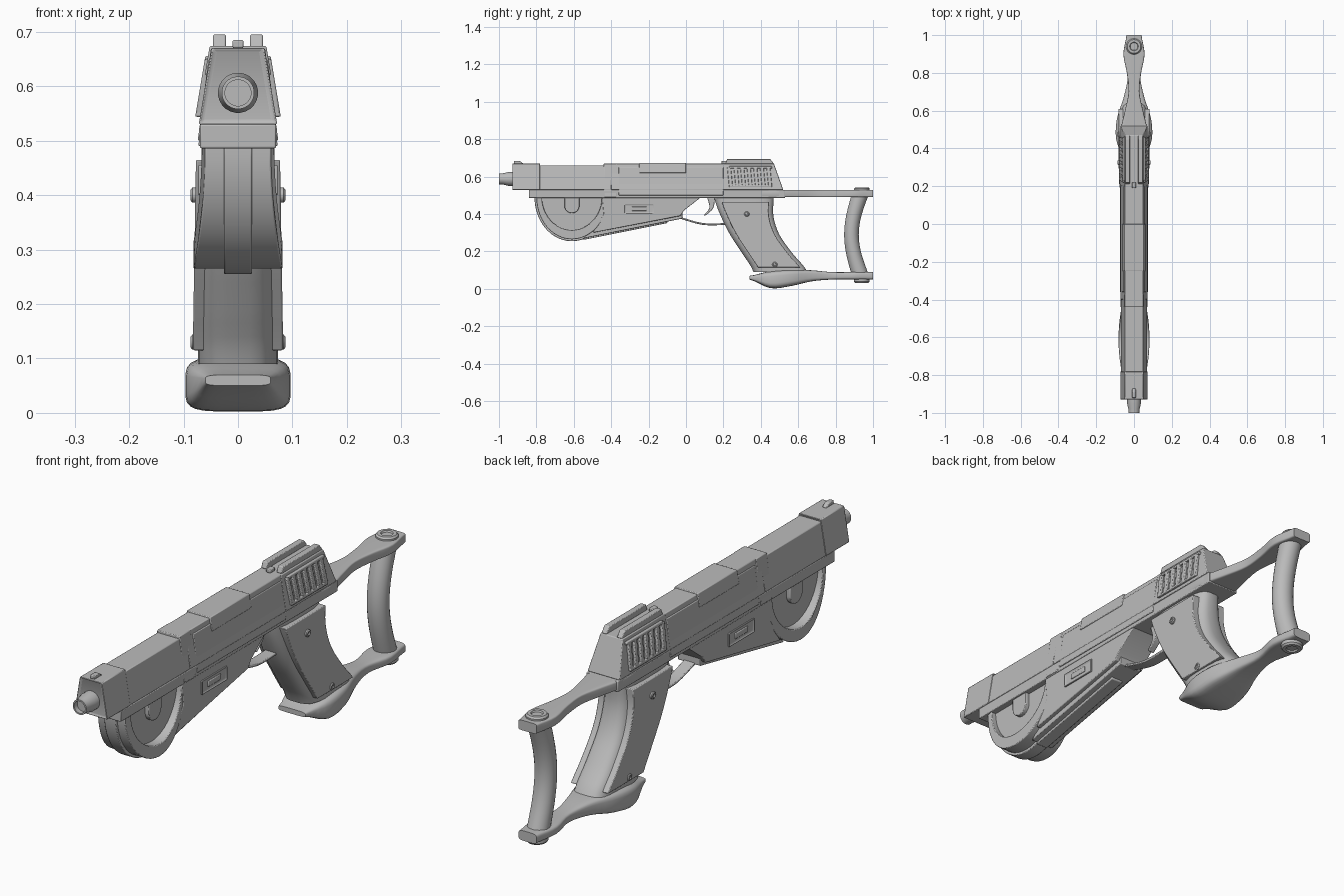
import bpy, bmesh, math
from mathutils import Vector
from mathutils.geometry import interpolate_bezier

if "Cube" in bpy.data.objects:
    bpy.data.objects.remove(bpy.data.objects["Cube"])

grey = bpy.data.materials.new("mid_grey")
grey.use_nodes = True
grey.diffuse_color = (0.5, 0.5, 0.5, 1)
grey.node_tree.nodes["Principled BSDF"].inputs["Base Color"].default_value = grey.diffuse_color

X, Y, Z = Vector((1, 0, 0)), Vector((0, 1, 0)), Vector((0, 0, 1))
RAIL, DECK, TOP = 0.49, 0.53, 0.67    # heights of the housing's steps
NOSE, SEAM, SIGHT = -0.93, -0.4, 0.2  # stations along the housing
HALF = 0.07                           # half width of the housing
DRUM = -0.61                          # drum centre along y
SIDES = 24


def skin(name, rings, recess_axis=None, bevel=True):
    """Join matching rings of points, cap both ends and finish the object."""
    bm = bmesh.new()
    loops = [[bm.verts.new(p) for p in ring] for ring in rings]
    count = len(loops[0])
    for a, b in zip(loops, loops[1:]):
        for i in range(count):
            j = (i + 1) % count
            bm.faces.new((a[i], a[j], b[j], b[i]))
    bm.faces.new(loops[0])
    bm.faces.new(loops[-1])
    bmesh.ops.recalc_face_normals(bm, faces=bm.faces)
    if recess_axis:
        for face in [f for f in bm.faces if abs(f.normal.dot(recess_axis)) > 0.9]:
            inward = face.normal * -0.005
            bmesh.ops.inset_region(bm, faces=[face], thickness=0.01)
            bmesh.ops.translate(bm, verts=face.verts, vec=inward)
    mesh = bpy.data.meshes.new(name)
    bm.to_mesh(mesh)
    bm.free()
    mesh.materials.append(grey)
    ob = bpy.data.objects.new(name, mesh)
    bpy.context.collection.objects.link(ob)
    bpy.ops.object.select_all(action='DESELECT')
    ob.select_set(True)
    bpy.context.view_layer.objects.active = ob
    bpy.ops.object.shade_smooth_by_angle(angle=math.radians(35))
    if bevel:
        mod = ob.modifiers.new("edge_bevel", 'BEVEL')
        mod.width, mod.segments, mod.limit_method = 0.003, 2, 'ANGLE'
        mod.angle_limit = math.radians(35)


def side(name, pts, width, recess_axis=None):
    """Side profile (y, z) spread across x; width may be a rule of (y, z)."""
    rule = width if callable(width) else lambda y, z: width
    skin(name, [[(s * rule(y, z), y, z) for y, z in pts] for s in (-1, 1)], recess_axis)


def pair(name, pts, inner, outer):
    """The same profile as a plate on the left and on the right."""
    for s in (-1, 1):
        skin(name, [[(s * rule(y, z), y, z) for y, z in pts] for rule in (inner, outer)])


def box(back, front, low, high):
    return [(back, low), (front, low), (front, high), (back, high)]


def oval(centre, u, v, a, b, power=1):
    """Rounded section: power 1 is an ellipse, smaller is squarer."""
    def bend(value):
        return math.copysign(abs(value) ** power, value)
    angles = [math.tau * (i + 0.5) / SIDES for i in range(SIDES)]
    return [centre + u * a * bend(math.cos(t)) + v * b * bend(math.sin(t)) for t in angles]


def turned(name, centre, axis, profile):
    """Lathe (radius, height) steps along an axis."""
    u = axis.orthogonal().normalized()
    v = axis.cross(u)
    skin(name, [oval(Vector(centre) + axis * h, u, v, r, r) for r, h in profile], bevel=False)


def smooth(keys):
    """Smooth curve through a few keys, four steps to each span."""
    keys = [Vector(k) for k in keys]
    ends = [keys[0]] + keys + [keys[-1]]
    out = [keys[0]]
    for a, b, c, d in zip(ends, ends[1:], ends[2:], ends[3:]):
        out += interpolate_bezier(b, b + (c - a) / 6, c - (d - b) / 6, c, 5)[1:]
    return out


def spaced(rows, start, end):
    """Pair each row with an evenly spaced station."""
    return [(start + (end - start) * i / (len(rows) - 1), row) for i, row in enumerate(rows)]


def arc(radius, drop, top=RAIL, sweep=math.pi):
    """Hanging arc below the drum centre, starting at the front."""
    angles = [math.pi + sweep * i / SIDES for i in range(SIDES + 1)]
    return [(DRUM + radius * math.cos(t), top + drop * math.sin(t)) for t in angles]


def slope(extra=0.0):
    """Housing half width, tapering above the deck."""
    return lambda y, z: HALF + extra - max(z - DECK, 0) / 6


# Upper housing
side("lower_rail", box(-0.84, DECK, RAIL - 0.004, DECK), HALF)
side("nose_block", box(NOSE, -0.78, DECK, TOP), slope(0.002), recess_axis=Y)
side("front_housing", box(-0.8, SEAM, DECK, TOP - 0.01), slope())
side("housing_band", box(SEAM - 0.04, SEAM + 0.03, RAIL, TOP), slope(0.003))
side("middle_housing", box(SEAM, SIGHT + 0.02, DECK, TOP), slope(0.001))
side("side_cover", box(SEAM + 0.04, SIGHT, RAIL + 0.01, TOP - 0.02), slope(0.004))
side("ejection_hatch", box(-0.25, 0, 0.62, TOP + 0.004), slope(0.006))
side("rear_housing", [(SIGHT, DECK), (0.52, DECK), (0.47, TOP), (SIGHT, TOP)], slope(0.002))

# Sights
wall = [(SIGHT + 0.01, TOP), (0.47, TOP), (0.45, TOP + 0.025), (SIGHT + 0.02, TOP + 0.025)]
pair("rear_sight_wall", wall, lambda y, z: 0.022, lambda y, z: 0.046)
side("middle_sight", box(SIGHT - 0.01, SIGHT + 0.02, TOP, TOP + 0.015), 0.01)
side("front_sight", [(-0.92, TOP), (-0.87, TOP), (-0.89, TOP + 0.015), (-0.92, TOP + 0.015)], 0.01)

# Cooling louvres: frame bars and slanted ribs
low, high = 0.55, 0.65
for z in (low, high):
    pair("louvre_frame", box(SIGHT + 0.03, 0.46, z - 0.006, z + 0.006), slope(-0.01), slope(0.011))
for i in range(7):
    y = 0.23 + i * 0.035
    rib = [(y, low), (y + 0.02, low), (y + 0.01, high), (y - 0.01, high)]
    pair("louvre_rib", rib, slope(-0.01), slope(0.011))

# Muzzle with a shallow bore
turned("muzzle", (0, NOSE, 0.588), -Y,
       [(0.037, -0.02), (0.037, 0.02), (0.03, 0.05), (0.03, HALF), (0.024, HALF), (0.024, 0.05)])

# Drum: hollow bulging rim, thinner core, hub and centre ridge
side("drum_rim", arc(0.19, 0.225) + arc(0.16, 0.175)[::-1],
     lambda y, z: 0.082 - 0.6 * (y - DRUM) ** 2)
side("drum_core", arc(0.175, 0.2), 0.045)
side("drum_hub", [(DRUM + 0.04, RAIL), (DRUM - 0.04, RAIL)] + arc(0.04, 0.04, top=0.445), 0.062)
side("drum_ridge", arc(0.2, 0.235, sweep=2) + arc(0.17, 0.19, sweep=2)[::-1], 0.026)

# Fore-end under the housing, stepping inwards to a keel
side("fore_end", [(-0.5, 0.3), (-0.03, 0.39), (-0.01, 0.42), (0.08, RAIL), (-0.45, RAIL), (-0.44, 0.4)], 0.067)


def keel(name, width, drop, end):
    def bottom(y):
        return 0.38 + y / 5 - drop
    side(name, [(-0.55, bottom(-0.55)), (end, bottom(end)), (end, 0.41), (-0.5, 0.32)], width)


keel("fore_end_keel", 0.05, 0, -0.02)
keel("fore_end_ridge", 0.026, 0.008, -0.1)
side("catch_frame", box(-0.33, -0.17, 0.4, 0.455), HALF + 0.004, recess_axis=X)
side("catch_button", box(-0.29, -0.21, 0.417, 0.44), HALF + 0.003)

# Trigger and guard
guard = smooth([(-0.03, 0.385), (0.09, 0.352), (0.21, 0.352)])
side("trigger_guard", guard + [p + Vector((0, -0.01)) for p in guard[::-1]], 0.024)
blade = smooth([(0.155, RAIL), (0.145, 0.43), (0.1, 0.39)])
side("trigger", blade + [(y - 0.04 * (z - 0.38) * 10, z + 0.005) for y, z in blade[::-1]], 0.014)

# Grip: stacked rounded sections (front, back, half width)
grip = spaced(smooth([(0.36, 0.65, 0.074), (0.3, 0.57, 0.072), (0.235, 0.5, 0.069),
                      (0.185, 0.468, 0.065), (0.15, 0.47, 0.058)]), 0.09, RAIL)
skin("grip", [oval(Vector((0, (a + b) / 2, z)), X, Y, w, (b - a) / 2, 0.6)
              for z, (a, b, w) in grip], bevel=False)
panel = [(a + 0.035, z) for z, (a, b, w) in grip[1:-1]]
panel += [(b - 0.025, z) for z, (a, b, w) in grip[-2:0:-1]]
side("grip_panels", panel, lambda y, z: 0.085 - z / 60)
for s in (-1, 1):
    for y, z in ((0.325, 0.4), (0.475, 0.13)):
        turned("grip_screw", (s * 0.08, y, z), X * s,
               [(0.014, -0.02), (0.014, 0.004), (0.01, 0.007), (0.007, 0.007), (0.006, 0.003)])


# Frame bars: rounded sections along y (half width, bottom, top)
def bar(name, start, keys, power):
    skin(name, [oval(Vector((0, y, (a + b) / 2)), X, Z, w, (b - a) / 2, power)
                for y, (w, a, b) in spaced(smooth(keys), start, 1)], bevel=False)


bar("grip_base", 0.34, [(0.06, 0.05, 0.07), (0.095, 0.004, 0.095), (0.09, 0.015, 0.103),
                        (0.055, 0.04, 0.1), (0.034, 0.05, 0.09), (0.055, 0.05, 0.09),
                        (0.04, 0.05, 0.09)], 0.45)
bar("upper_bar", 0.4, [(w, RAIL, DECK) for w in (HALF, HALF, 0.048, 0.029, 0.038, 0.056, 0.04)], 0.25)

# Rear handle bowing forward, with end caps
rod = []
for z, i in spaced(range(13), 0.08, 0.5):
    bow = math.sin(math.pi * i / 12)
    rod.append(oval(Vector((0, 0.93 - bow / 22, z)), X, Y, 0.042, 0.046 - bow / 150))
skin("rear_handle", rod, bevel=False)
cap = [(0.042, -0.01), (0.042, 0.006), (0.036, 0.013), (0.023, 0.013), (0.02, 0.007), (0.01, 0.007)]
turned("upper_cap", (0, 0.94, DECK), Z, cap)
turned("lower_cap", (0, 0.94, 0.045), -Z, cap)
